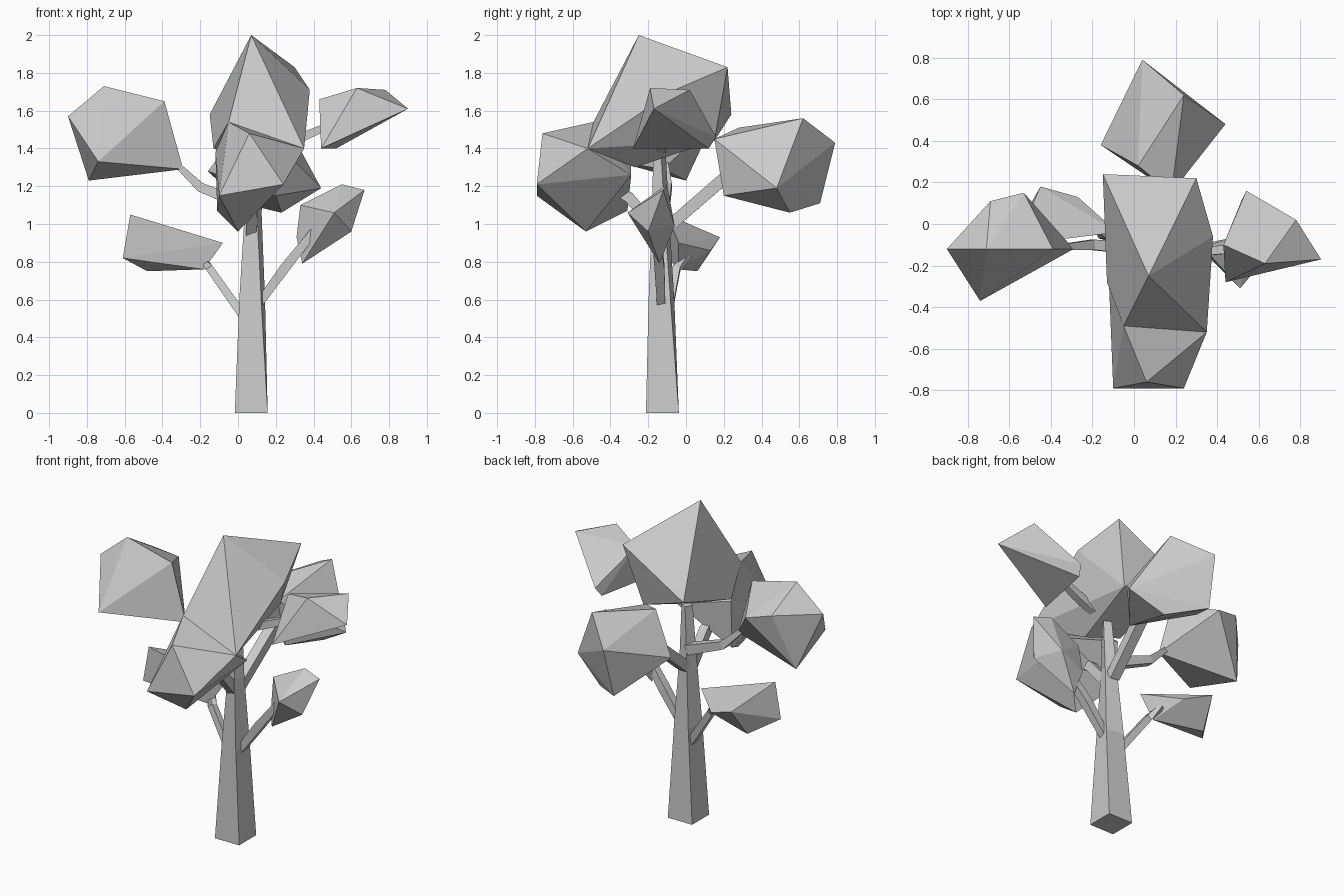
import bpy, bmesh, math
from mathutils import Vector

if "Cube" in bpy.data.objects:
    bpy.data.objects.remove(bpy.data.objects["Cube"])


def finish(name, bm):
    bmesh.ops.recalc_face_normals(bm, faces=bm.faces[:])
    mesh = bpy.data.meshes.new(name)
    bm.to_mesh(mesh)
    bm.free()
    obj = bpy.data.objects.new(name, mesh)
    bpy.context.collection.objects.link(obj)
    return obj


def clump(name, *corners):
    """Faceted leaf clump: convex hull around a few corners."""
    bm = bmesh.new()
    for c in corners:
        bm.verts.new(c)
    bmesh.ops.convex_hull(bm, input=bm.verts[:])
    loose = [v for v in bm.verts if not v.link_faces]
    bmesh.ops.delete(bm, geom=loose, context='VERTS')
    bmesh.ops.dissolve_limit(bm, angle_limit=math.radians(3),
                             verts=bm.verts[:], edges=bm.edges[:])
    return finish(name, bm)


def limb(name, path, radii, twist=0, upright=False):
    """Four-sided tapering limb along a path."""
    pts = [Vector(p) for p in path]
    bm = bmesh.new()
    rings = []
    for i, (p, r) in enumerate(zip(pts, radii)):
        d = (pts[min(i + 1, len(pts) - 1)] - pts[max(i - 1, 0)]).normalized()
        if upright:
            d = Vector((0, 0, 1))
        side = Vector((0, 1, 0)).cross(d)
        if side.length < 0.8:
            side = Vector((1, 0, 0)).cross(d)
        side.normalize()
        up = d.cross(side)
        ring = []
        for k in range(4):
            a = math.radians(45 + twist * i + 90 * k)
            ring.append(bm.verts.new(p + r * (math.cos(a) * side + math.sin(a) * up)))
        rings.append(ring)
    for lo, hi in zip(rings, rings[1:]):
        for k in range(4):
            bm.faces.new((lo[k], lo[(k + 1) % 4], hi[(k + 1) % 4], hi[k]))
    bm.faces.new(rings[0])
    bm.faces.new(rings[-1])
    return finish(name, bm)


# Trunk, slightly twisted
limb("trunk", [(.07, -.125, 0), (.075, -.13, .6), (.08, -.135, 1.05), (.09, -.14, 1.36)],
     [.123, .083, .05, .035], twist=-10, upright=True)

# Branches
limb("branch_lower_left", [(.03, -.1, .51), (-.15, -.05, .765), (-.2, .02, .83)], [.032, .028, .02])
limb("branch_lower_right", [(.09, -.13, .55), (.25, -.14, .77), (.41, -.16, .97)], [.03, .037, .03])
limb("branch_upper_left", [(.06, -.12, 1.09), (-.2, -.1, 1.195), (-.34, -.11, 1.33)], [.045, .035, .02])
limb("branch_upper_right", [(.2, -.13, 1.4), (.33, -.13, 1.455), (.5, -.12, 1.53)], [.035, .033, .025])
limb("branch_back", [(.08, -.1, .98), (.11, .2, 1.24), (.13, .35, 1.31)], [.045, .045, .03])
limb("branch_front", [(.07, -.14, .95), (.07, -.3, 1.14), (.08, -.45, 1.22)], [.04, .04, .03])

# Leaf clumps
clump("leaves_upper_left",
      (-.71, -.12, 1.73), (-.9, -.12, 1.57), (-.74, -.37, 1.33), (-.29, -.12, 1.29),
      (-.39, -.12, 1.65), (-.53, .15, 1.55), (-.69, .11, 1.59), (-.79, 0, 1.23))
clump("leaves_lower_left",
      (-.57, -.1, 1.05), (-.61, -.1, .82), (-.08, -.04, .9), (-.18, -.04, .76),
      (-.45, .18, .93), (-.48, .06, .75), (-.27, .13, .86))
clump("leaves_top",
      (.07, -.25, 2.0), (.3, .22, 1.83), (-.15, .24, 1.58), (.38, -.06, 1.71),
      (-.05, -.49, 1.54), (.35, -.52, 1.4), (.2, .15, 1.44), (-.13, -.28, 1.4),
      (.15, -.27, 1.3))
clump("leaves_front",
      (-.05, -.49, 1.54), (.35, -.52, 1.4), (.06, -.76, 1.48), (-.1, -.79, 1.15),
      (.24, -.79, 1.21), (0, -.53, .96), (-.11, -.31, 1.07), (.27, -.29, 1.26),
      (-.12, -.29, 1.38))
clump("leaves_upper_right",
      (.63, -.19, 1.72), (.78, .02, 1.71), (.9, -.17, 1.61), (.44, -.28, 1.4),
      (.52, .12, 1.4), (.54, .16, 1.46), (.43, -.1, 1.66))
clump("leaves_lower_right",
      (.51, -.31, 1.06), (.55, -.1, 1.21), (.67, -.12, 1.18), (.6, -.2, .96),
      (.34, -.14, .79), (.31, -.1, .93), (.33, -.11, 1.1), (.5, -.06, .99))
clump("leaves_back",
      (.44, .48, 1.19), (-.16, .38, 1.28), (.04, .79, 1.43), (.24, .62, 1.56),
      (.02, .71, 1.11), (.23, .55, 1.06), (.2, .2, 1.15), (.02, .28, 1.51),
      (.18, .15, 1.45))
